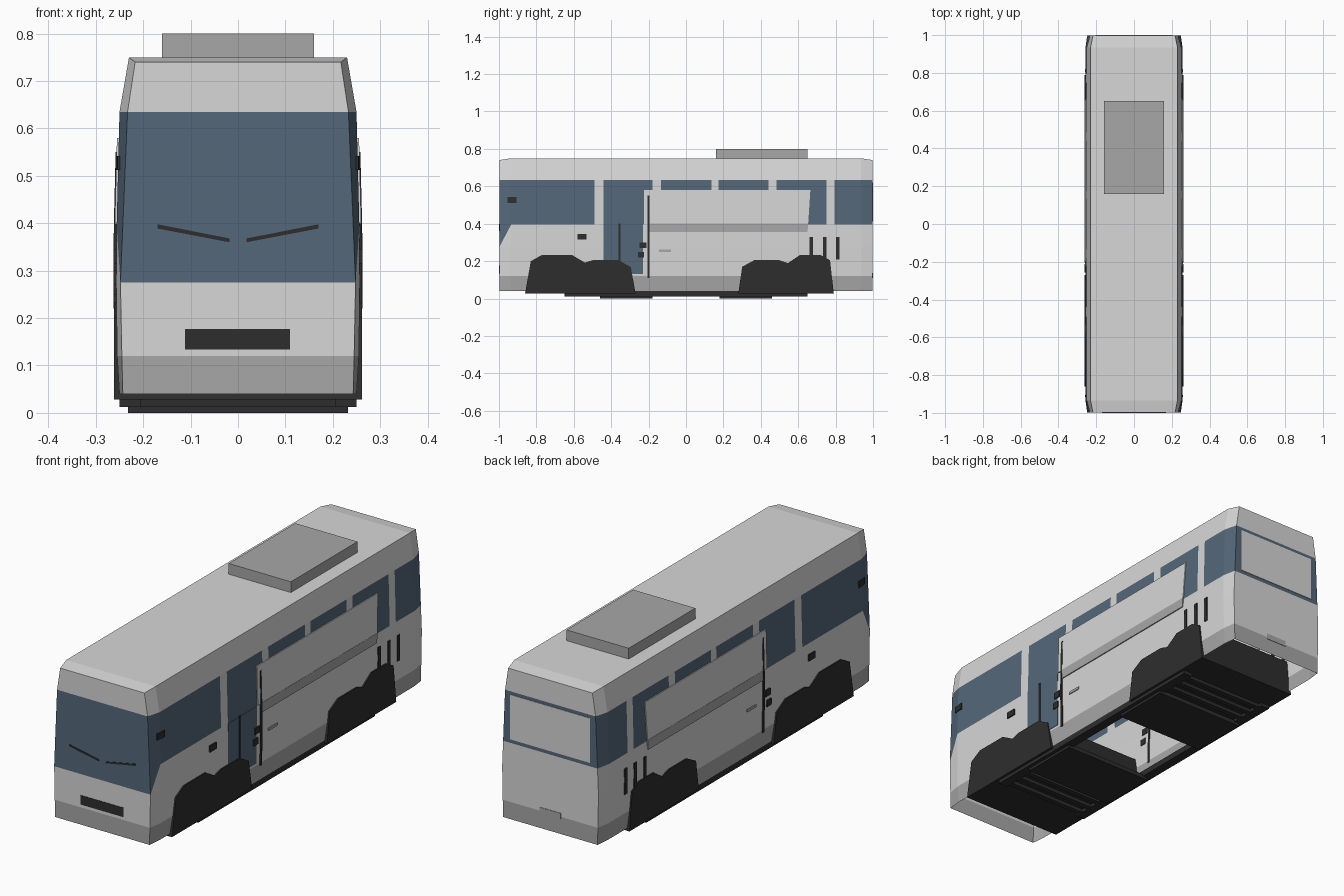
import bpy
import bmesh

cube = bpy.data.objects.get("Cube")
if cube:
    bpy.data.objects.remove(cube, do_unlink=True)


def material(name, rgb):
    m = bpy.data.materials.new(name)
    m.use_nodes = True
    colour = (*rgb, 1)
    m.diffuse_color = colour
    m.node_tree.nodes["Principled BSDF"].inputs["Base Color"].default_value = colour
    return m


WHITE = material("white paint", (0.68, 0.68, 0.68))
GREY = material("grey paint", (0.39, 0.39, 0.39))
GLASS = material("blue glass", (0.09, 0.137, 0.19))
BLACK = material("black trim", (0.027, 0.027, 0.027))

# Body section: height, half width along the middle, half width at the ends
SECTION = [(0.04, 0.25, 0.243), (0.12, 0.255, 0.245), (0.275, 0.257, 0.248),
           (0.395, 0.256, 0.243), (0.635, 0.25, 0.233), (0.75, 0.23, 0.217)]
END, SHOULDER = 0.998, 0.935
# Column edges of the side; pillars lie between the windows
PILLARS = [(-0.49, -0.44), (-0.18, -0.135), (0.135, 0.175), (0.44, 0.485), (0.75, 0.795)]
COLUMNS = sorted([-END, -SHOULDER, SHOULDER, END] + [y for p in PILLARS for y in p])


def half_width(y, z):
    t = max(0, (abs(y) - SHOULDER) / (END - SHOULDER))
    for (z0, m0, e0), (z1, m1, e1) in zip(SECTION, SECTION[1:]):
        if z <= z1:
            break
    f = (z - z0) / (z1 - z0)
    mid, end = m0 + (m1 - m0) * f, e0 + (e1 - e0) * f
    return mid + (end - mid) * t


def finish(name, bm, *mats):
    bmesh.ops.recalc_face_normals(bm, faces=bm.faces)
    mesh = bpy.data.meshes.new(name)
    bm.to_mesh(mesh)
    bm.free()
    for m in mats:
        mesh.materials.append(m)
    obj = bpy.data.objects.new(name, mesh)
    bpy.context.collection.objects.link(obj)
    return obj


def prism(name, back, front, mat):
    """Solid between two matching outlines."""
    bm = bmesh.new()
    a = [bm.verts.new(p) for p in back]
    b = [bm.verts.new(p) for p in front]
    bm.faces.new(a)
    bm.faces.new(b[::-1])
    for i in range(len(a)):
        j = (i + 1) % len(a)
        bm.faces.new((a[i], a[j], b[j], b[i]))
    return finish(name, bm, mat)


def box(name, x0, x1, y0, y1, z0, z1, mat):
    outline = [(x0, y0), (x1, y0), (x1, y1), (x0, y1)]
    return prism(name, [(x, y, z0) for x, y in outline],
                 [(x, y, z1) for x, y in outline], mat)


def side_plate(name, outline, mat, sides=(-1, 1), lift=0.004):
    """Plate following the body side, given as (y, z) points."""
    for s in sides:
        label = ("left_" if s > 0 else "right_") + name
        prism(label, [(s * (half_width(y, z) - 0.003), y, z) for y, z in outline],
              [(s * (half_width(y, z) + lift), y, z) for y, z in outline], mat)


def rect(y0, y1, z0, z1):
    return [(y0, z0), (y1, z0), (y1, z1), (y0, z1)]


def build_body():
    bm = bmesh.new()
    white, grey, glass = 0, 1, 2
    last, top = len(COLUMNS) - 1, len(SECTION) - 1
    grid = {}
    for s in (-1, 1):
        for c, y in enumerate(COLUMNS):
            at_end = c in (0, last)
            for r, (z, mid, end) in enumerate(SECTION):
                if at_end and r == top:
                    z -= 0.01
                grid[s, c, r] = bm.verts.new((s * (end if at_end else mid), y, z))

    def face(verts, index):
        bm.faces.new(verts).material_index = index

    pillar_cols = {COLUMNS.index(p[0]) for p in PILLARS}
    for r in range(top):
        base = grey if r == 0 else white
        # Sides
        for s in (-1, 1):
            for c in range(last):
                q = [grid[s, c, r], grid[s, c + 1, r], grid[s, c + 1, r + 1], grid[s, c, r + 1]]
                if r == 2 and c == 0:
                    # Windscreen corner sweeps down to the front
                    face((q[0], q[1], q[2]), white)
                    face((q[0], q[2], q[3]), glass)
                else:
                    face(q, glass if r == 3 and c not in pillar_cols else base)
        # Front and rear
        for c, glazed in ((0, (2, 3)), (last, (3,))):
            face((grid[-1, c, r], grid[1, c, r], grid[1, c, r + 1], grid[-1, c, r + 1]),
                 glass if r in glazed else base)
    # Roof
    for c in range(last):
        face((grid[-1, c, top], grid[1, c, top], grid[1, c + 1, top], grid[-1, c + 1, top]), white)
    finish("body_shell", bm, WHITE, GREY, GLASS)


build_body()
box("roof_unit", -0.16, 0.16, 0.16, 0.65, 0.745, 0.8, GREY)

# Long side panels with a grey stripe, edge seal and handle
side_plate("side_panel", [(-0.225, 0.397), (0.653, 0.397), (0.665, 0.58), (-0.225, 0.58)], WHITE)
side_plate("panel_stripe", [(-0.2, 0.355), (0.65, 0.355), (0.653, 0.4), (-0.2, 0.4)], GREY, lift=0.005)
side_plate("panel_seal", [(-0.205, 0.11), (-0.195, 0.11), (-0.195, 0.275), (-0.195, 0.395),
                          (-0.195, 0.55), (-0.205, 0.55), (-0.205, 0.395), (-0.205, 0.275)],
           BLACK, lift=0.006)
side_plate("handle", rect(-0.145, -0.08, 0.25, 0.262), GREY)

# Glazed double door on the left
side_plate("door_glass", rect(-0.44, -0.23, 0.13, 0.395), GLASS, sides=(1,), lift=0.002)
side_plate("door_seal", rect(-0.36, -0.35, 0.13, 0.4), BLACK, sides=(1,), lift=0.005)

# Small black side fittings
for i, (y, z, w) in enumerate([(-0.93, 0.527, 0.024), (-0.555, 0.33, 0.024),
                               (-0.23, 0.285, 0.018), (-0.24, 0.235, 0.016)]):
    side_plate(f"side_light_{i + 1}", rect(y - w, y + w, z - 0.015, z + 0.015), BLACK, lift=0.006)
for i, y in enumerate((0.67, 0.742, 0.812)):
    side_plate(f"vent_{i + 1}", rect(y - 0.009, y + 0.009, 0.21, 0.33), BLACK)

# Front grille and wipers
box("front_grille", -0.112, 0.11, -1, -0.995, 0.134, 0.177, BLACK)
for s, side in ((-1, "right"), (1, "left")):
    outline = [(0.018, 0.36), (0.17, 0.389), (0.17, 0.398), (0.018, 0.368)]
    prism(side + "_wiper", [(s * x, -0.995, z) for x, z in outline],
          [(s * x, -1, z) for x, z in outline], BLACK)

# Rear panel over the glass and skirt step
box("rear_panel", -0.205, 0.205, 0.995, 1, 0.412, 0.62, WHITE)
box("rear_skirt_step", -0.055, 0.055, 0.995, 1, 0.11, 0.137, GREY)

# Bogie covers reaching across the underside
FRONT_BOGIE = [(-0.86, 0.028), (-0.83, 0.2), (-0.77, 0.233), (-0.61, 0.233), (-0.54, 0.192),
               (-0.5, 0.205), (-0.36, 0.205), (-0.295, 0.168), (-0.27, 0.028)]
REAR_BOGIE = [(0.28, 0.028), (0.3, 0.17), (0.365, 0.205), (0.5, 0.205), (0.545, 0.19),
              (0.61, 0.233), (0.72, 0.233), (0.77, 0.205), (0.79, 0.028)]
for name, outline in (("front_bogie", FRONT_BOGIE), ("rear_bogie", REAR_BOGIE)):
    prism(name, [(-0.262, y, z) for y, z in outline],
          [(0.262, y, z) for y, z in outline], BLACK)

# Underframe rails, trays and ribs
for s, side in ((-1, "right"), (1, "left")):
    box(side + "_rail", *sorted((s * 0.205, s * 0.25)), -0.65, 0.65, 0.012, 0.04, BLACK)
for s, end in ((-1, "front"), (1, "rear")):
    box(end + "_tray", -0.232, 0.232, *sorted((s * 0.18, s * 0.46)), 0, 0.02, BLACK)
    for i, y in enumerate((0.5, 0.56, 0.62)):
        box(f"{end}_rib_{i + 1}", -0.25, 0.25, s * y - 0.012, s * y + 0.012, 0.012, 0.03, BLACK)
